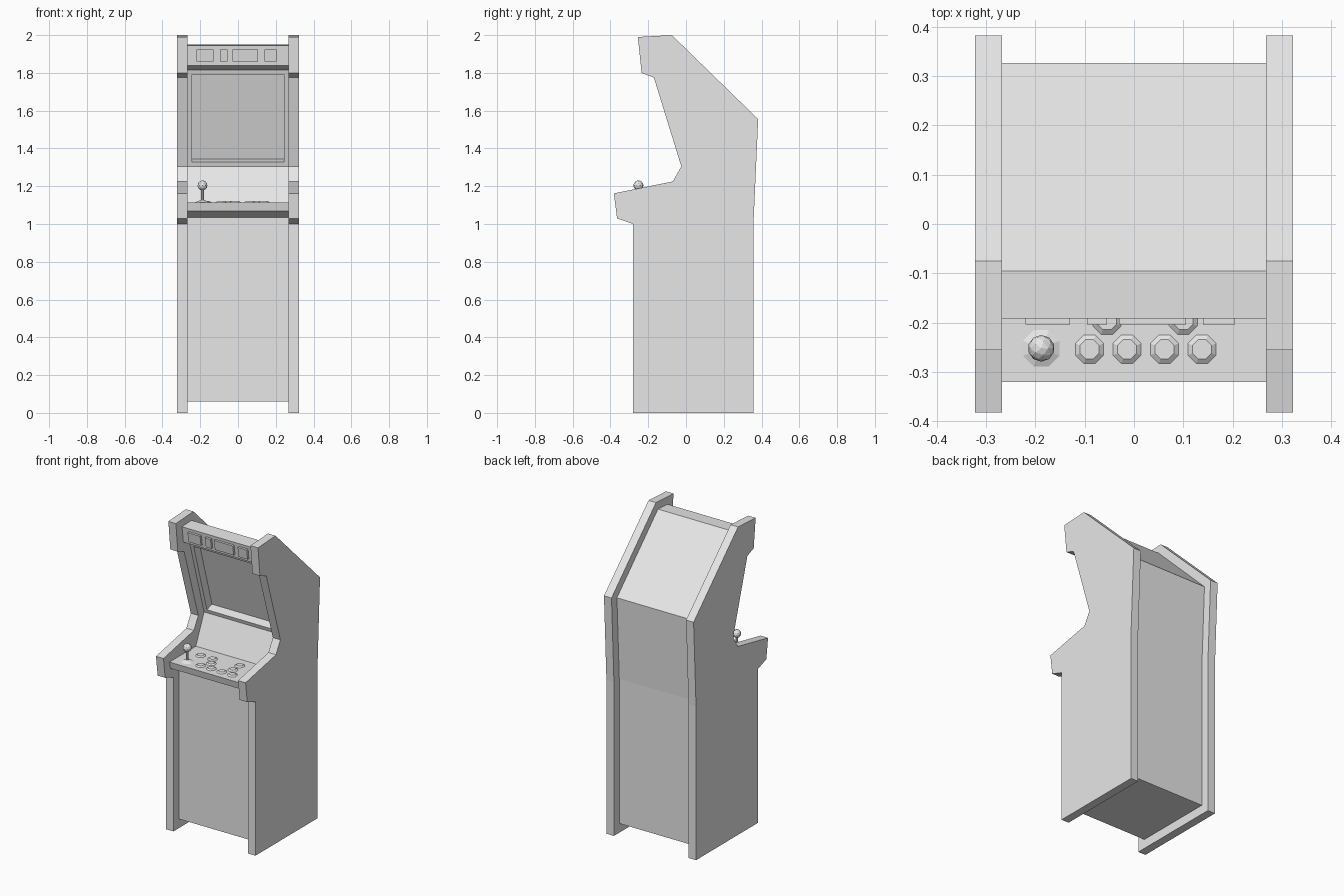
import bpy, bmesh
from math import radians
from mathutils import Matrix, Vector

cube = bpy.data.objects.get("Cube")
if cube:
    bpy.data.objects.remove(cube, do_unlink=True)

grey = bpy.data.materials.new("plain grey")
grey.use_nodes = True
grey.diffuse_color = (0.8, 0.8, 0.8, 1)
grey.node_tree.nodes["Principled BSDF"].inputs["Base Color"].default_value = (0.8, 0.8, 0.8, 1)


def finish(bm, name):
    bmesh.ops.recalc_face_normals(bm, faces=bm.faces)
    mesh = bpy.data.meshes.new(name)
    bm.to_mesh(mesh)
    bm.free()
    mesh.materials.append(grey)
    obj = bpy.data.objects.new(name, mesh)
    bpy.context.collection.objects.link(obj)
    return obj


def slab(profile, x0, x1):
    """Extrude a (y, z) side profile across x."""
    bm = bmesh.new()
    face = bm.faces.new([bm.verts.new((x0, y, z)) for y, z in profile])
    out = bmesh.ops.extrude_face_region(bm, geom=[face])["geom"]
    verts = [g for g in out if isinstance(g, bmesh.types.BMVert)]
    bmesh.ops.translate(bm, verts=verts, vec=(x1 - x0, 0, 0))
    bmesh.ops.recalc_face_normals(bm, faces=bm.faces)
    return bm


def frustum(name, x, y, z, r1, r2, height, sides=8):
    bm = bmesh.new()
    turn = Matrix.Rotation(radians(180 / sides), 4, 'Z')
    bmesh.ops.create_cone(bm, cap_ends=True, segments=sides, radius1=r1, radius2=r2, depth=height,
                          matrix=Matrix.Translation((x, y, z + height / 2)) @ turn)
    return finish(bm, name)


# Side panels
side = [(-0.28, 0), (-0.28, 1.0), (-0.365, 1.03), (-0.382, 1.162), (-0.07, 1.225),
        (-0.025, 1.305), (-0.17, 1.775), (-0.235, 1.8), (-0.255, 1.99), (-0.075, 2.0),
        (0.382, 1.555), (0.357, 1.0), (0.357, 0)]
finish(slab(side, 0.268, 0.322), "left_side_panel")
finish(slab(side, -0.322, -0.268), "right_side_panel")

# Cabinet body, set in from the panel outline
body = [(-0.225, 0.06), (-0.225, 1.035), (-0.31, 1.07), (-0.32, 1.115), (-0.05, 1.115),
        (0.035, 1.305), (-0.115, 1.815), (-0.178, 1.84), (-0.192, 1.945), (-0.095, 1.95),
        (0.326, 1.535), (0.302, 1.0), (0.302, 0.06)]
bm = slab(body, -0.268, 0.268)

# Recessed screen in the leaning front face
screen = min((f for f in bm.faces if abs(f.normal.x) < 0.5),
             key=lambda f: (f.calc_center_median() - Vector((0, -0.04, 1.56))).length)
normal = screen.normal.copy()
bmesh.ops.inset_individual(bm, faces=[screen], thickness=0.035)
walls = bmesh.ops.extrude_face_region(bm, geom=[screen])["geom"]
bmesh.ops.translate(bm, verts=[g for g in walls if isinstance(g, bmesh.types.BMVert)],
                    vec=-normal * 0.055)
if screen.is_valid:
    bmesh.ops.delete(bm, geom=[screen], context='FACES_ONLY')
finish(bm, "cabinet_body")

# Raised blocks on the header
block = [(-0.18, 1.86), (-0.194, 1.86), (-0.204, 1.925), (-0.18, 1.925)]
for x0, x1 in [(-0.22, -0.13), (-0.095, -0.055), (-0.03, 0.105), (0.14, 0.205)]:
    finish(slab(block, x0, x1), "header_block")

# Buttons on the control deck
DECK = 1.115
front_row = [(-0.09 + 0.076 * i, -0.254) for i in range(4)]
middle_row = [(-0.055, -0.195), (0.1, -0.195)]
rear_row = [(-0.17, -0.14), (-0.085, -0.14), (0.1, -0.125)]
for x, y in front_row + middle_row + rear_row:
    frustum("button", x, y, DECK, 0.031, 0.021, 0.007)

# Joystick
frustum("joystick_base", -0.188, -0.252, DECK, 0.04, 0.012, 0.012)
frustum("joystick_shaft", -0.188, -0.252, DECK, 0.008, 0.008, 0.08)
bm = bmesh.new()
bmesh.ops.create_icosphere(bm, subdivisions=2, radius=0.027,
                           matrix=Matrix.Translation((-0.188, -0.252, 1.204)))
finish(bm, "joystick_ball")
